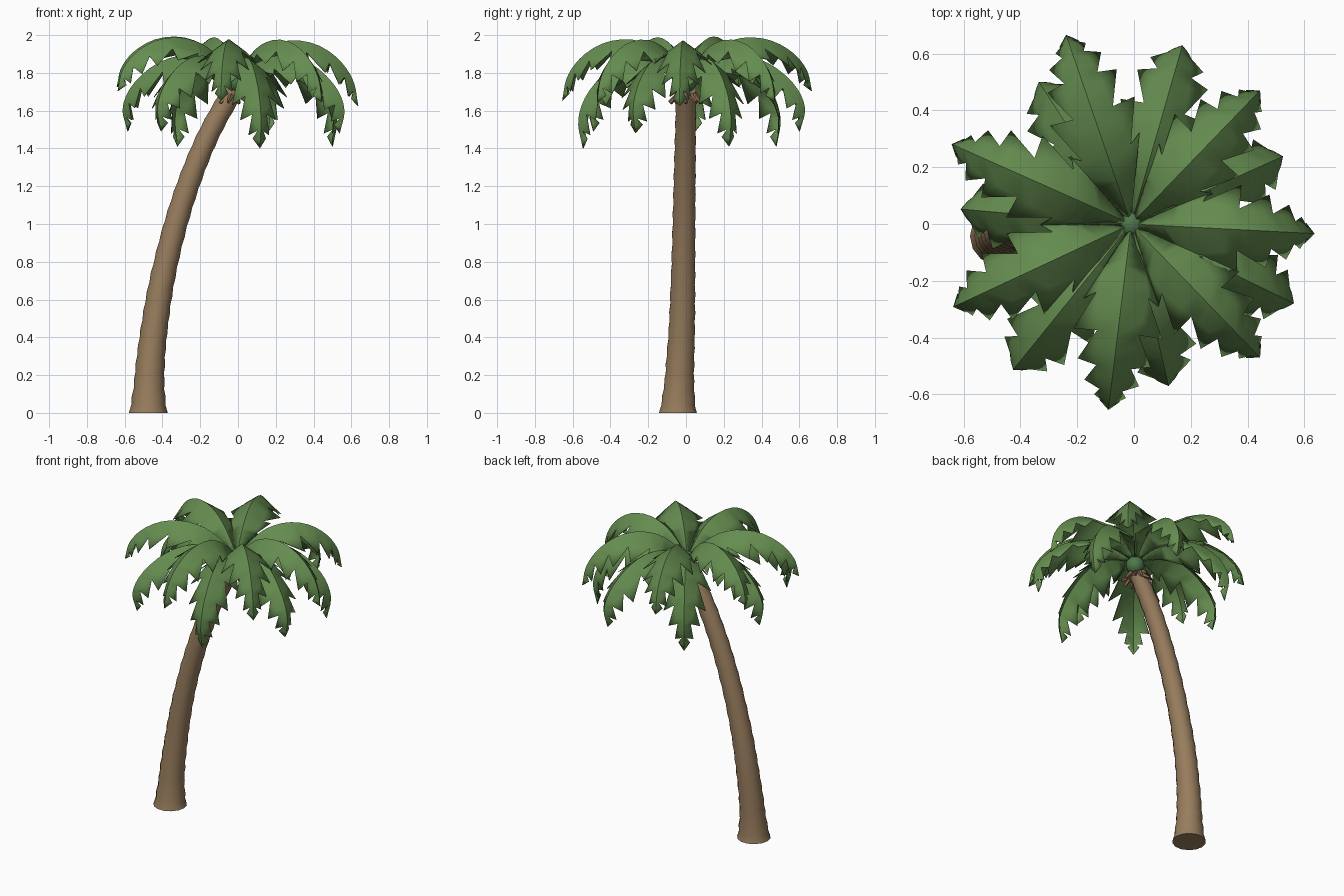
import bpy, bmesh, math
from mathutils import Vector, Matrix

cube = bpy.data.objects.get("Cube")
if cube:
    bpy.data.objects.remove(cube, do_unlink=True)


def material(name, rgb):
    m = bpy.data.materials.new(name)
    m.use_nodes = True
    m.diffuse_color = (*rgb, 1)
    m.node_tree.nodes["Principled BSDF"].inputs["Base Color"].default_value = (*rgb, 1)
    return m


BARK = material("bark brown", (0.31, 0.203, 0.11))
HUSK = material("husk brown", (0.24, 0.13, 0.075))
LEAF = material("leaf green", (0.13, 0.265, 0.08))
BUD = material("bud green", (0.075, 0.185, 0.07))


def finish(name, bm, mat, angle):
    mesh = bpy.data.meshes.new(name)
    bm.to_mesh(mesh)
    bm.free()
    mesh.materials.append(mat)
    ob = bpy.data.objects.new(name, mesh)
    bpy.context.collection.objects.link(ob)
    bpy.ops.object.select_all(action='DESELECT')
    ob.select_set(True)
    bpy.context.view_layer.objects.active = ob
    bpy.ops.object.shade_smooth_by_angle(angle=math.radians(angle))
    return ob


def spline(points, t):
    """Catmull-Rom point along a list of vectors, t from 0 to 1."""
    n = len(points) - 1
    i = min(int(t * n), n - 1)
    u = t * n - i
    p1, p2 = points[i], points[i + 1]
    p0 = points[i - 1] if i else p1 * 2 - p2
    p3 = points[i + 2] if i + 2 <= n else p2 * 2 - p1
    return 0.5 * (p1 * 2 + (p2 - p0) * u + (p0 * 2 - p1 * 5 + p2 * 4 - p3) * u * u
                  + (p1 * 3 - p0 - p2 * 3 + p3) * u ** 3)


def ramp(keys, t):
    """Straight-line lookup in (t, value) pairs."""
    for (a, va), (b, vb) in zip(keys, keys[1:]):
        if t <= b:
            return va + (vb - va) * (t - a) / (b - a)
    return keys[-1][1]


# Trunk: leaning, flared at the foot, with soft growth rings
path = [Vector(p) for p in [(-0.475, -0.043, 0), (-0.467, -0.033, 0.22), (-0.443, -0.022, 0.45),
                            (-0.402, -0.016, 0.7), (-0.335, -0.011, 0.98), (-0.252, -0.007, 1.24),
                            (-0.152, -0.003, 1.48), (-0.025, 0, 1.71)]]
radii = [(0, 0.1), (0.04, 0.09), (0.1, 0.08), (0.22, 0.073), (0.5, 0.063), (1, 0.053)]
SIDES, RINGS = 14, 36
bm = bmesh.new()
rings = []
for i in range(RINGS + 1):
    t = i / RINGS
    c = spline(path, t)
    tangent = spline(path, min(t + 0.01, 1)) - spline(path, max(t - 0.01, 0))
    turn = Vector((0, 0, 1)).rotation_difference(tangent)
    r = ramp(radii, t) * (1.03 if i % 2 == 0 else 0.97)
    ring = []
    for k in range(SIDES):
        a = math.tau * k / SIDES
        off = Vector((r * math.cos(a), r * math.sin(a), 0))
        ring.append(bm.verts.new(c + (turn @ off if i else off)))
    rings.append(ring)
for low, high in zip(rings, rings[1:]):
    for k in range(SIDES):
        j = (k + 1) % SIDES
        bm.faces.new((low[k], low[j], high[j], high[k]))
bm.faces.new(rings[0][::-1])
bm.faces.new(rings[-1])
finish("trunk", bm, BARK, 50)

# Crown bud between trunk and fronds
bm = bmesh.new()
bmesh.ops.create_uvsphere(bm, u_segments=12, v_segments=8, radius=0.058,
                          matrix=Matrix.Translation((-0.01, 0, 1.755)))
finish("crown_bud", bm, BUD, 50)

# Ring of short dry husk stubs at the trunk top
bm = bmesh.new()
for k in range(10):
    mat = (Matrix.Translation((-0.022, 0, 1.664)) @ Matrix.Rotation(math.tau * k / 10, 4, 'Z')
           @ Matrix.Translation((0.066, 0, 0)) @ Matrix.Rotation(math.radians(140 - 15 * (k % 2)), 4, 'Y'))
    bmesh.ops.create_cone(bm, cap_ends=True, segments=5, radius1=0.017, radius2=0.009,
                          depth=0.065, matrix=mat)
finish("husk_ring", bm, HUSK, 30)

# Frond outlines: solid inner blade with a diamond tip, plus large teeth
BLADE = [(0, 0.012), (0.18, 0.085), (0.34, 0.112), (0.52, 0.092), (0.68, 0.077), (0.81, 0.05),
         (0.91, 0.02), (0.955, 0.045), (1, 0)]
TEETH = [(0, 0.1), (0.34, 0.165), (0.52, 0.195), (0.68, 0.16), (0.81, 0.12), (0.91, 0.07)]
NOTCHES = [0.18, 0.34, 0.52, 0.68, 0.81, 0.91]
FOLD = math.radians(36)
STEPS = 3


def frond(name, profile, angle, reach, lift):
    pts = [Vector((r * reach, 0, z)) for r, z in profile]

    def place(t, width, side):
        p = spline(pts, t)
        tan = (spline(pts, min(t + 0.01, 1)) - spline(pts, max(t - 0.01, 0))).normalized()
        normal = Vector((-tan.z, 0, tan.x))
        p = p + Vector((0, side * width * math.cos(FOLD), 0)) - normal * width * math.sin(FOLD)
        p.z += lift * t ** 2
        return p

    bm = bmesh.new()
    stations = [0, 0.06, 0.12]
    for a, b in zip(NOTCHES, NOTCHES[1:]):
        stations += [a + (b - a) * s / STEPS for s in range(STEPS)]
    stations += [NOTCHES[-1], 0.955, 1]
    rib = [bm.verts.new(place(t, 0, 1)) for t in stations]
    for side in (1, -1):
        edge = [bm.verts.new(place(t, ramp(BLADE, t), side)) for t in stations[:-1]] + [rib[-1]]

        def face(*vs):
            bm.faces.new(vs if side < 0 else vs[::-1])

        for i in range(len(stations) - 1):
            if edge[i + 1] is rib[i + 1]:
                face(rib[i], edge[i], rib[i + 1])
            else:
                face(rib[i], edge[i], edge[i + 1], rib[i + 1])
        for a, b in zip(NOTCHES, NOTCHES[1:]):
            first = stations.index(a)
            tip = bm.verts.new(place(b + 0.03, ramp(TEETH, b), side))
            for i in range(first, first + STEPS):
                face(edge[i], tip, edge[i + 1])
    bmesh.ops.transform(bm, verts=bm.verts,
                        matrix=Matrix.Translation((-0.01, 0, 0)) @ Matrix.Rotation(math.radians(angle), 4, 'Z'))
    ob = finish(name, bm, LEAF, 35)
    leaf = ob.modifiers.new("leaf thickness", 'SOLIDIFY')
    leaf.thickness = 0.004
    leaf.offset = -1


# Upper and lower tiers of seven: (heading, reach, tip lift)
UPPER = [(0.02, 1.8), (0.09, 1.88), (0.18, 1.945), (0.3, 1.973), (0.43, 1.945),
         (0.54, 1.865), (0.61, 1.755), (0.635, 1.625)]
LOWER = [(0.02, 1.79), (0.1, 1.845), (0.2, 1.88), (0.32, 1.87), (0.44, 1.8),
         (0.54, 1.68), (0.58, 1.55), (0.555, 1.41)]
upper_set = [(-3, 1.02, 0), (46, 1.03, 0.02), (109, 1.11, 0.08), (156, 1.09, 0.1),
             (205, 1.09, 0.08), (263, 1.04, 0.03), (314, 1.03, 0.02)]
lower_set = [(24, 1.01, 0), (74, 1.13, 0.08), (123, 1.03, 0), (175, 1.04, 0.08),
             (231, 1.14, 0.08), (283, 1.01, -0.01), (334, 1.1, 0.07)]
for tier, profile, group in (("upper", UPPER, upper_set), ("lower", LOWER, lower_set)):
    for n, (heading, reach, lift) in enumerate(group, 1):
        frond(f"{tier}_frond_{n}", profile, heading, reach, lift)
